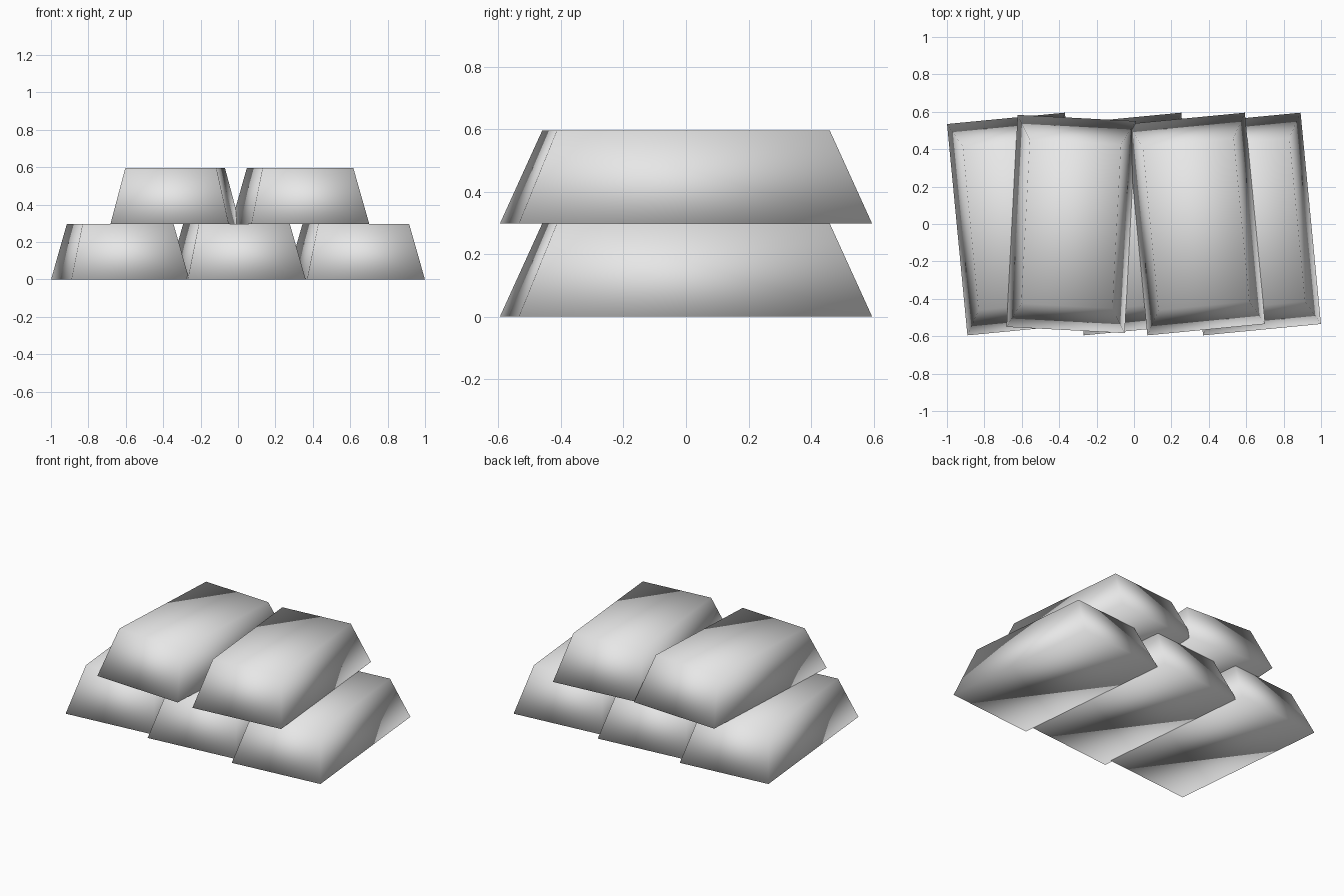
import bpy
import bmesh
import math

if "Cube" in bpy.data.objects:
    bpy.data.objects.remove(bpy.data.objects["Cube"])

HEIGHT = 0.2975
BASE = (0.3165, 0.5675)   # half width and half length at the bottom
TOP = (0.244, 0.4385)     # half width and half length at the top

metal = bpy.data.materials.new("plain grey")
metal.diffuse_color = (0.8, 0.8, 0.8, 1.0)
metal.use_nodes = True
metal.node_tree.nodes["Principled BSDF"].inputs["Base Color"].default_value = metal.diffuse_color


def ingot(name, x, layer, degrees):
    """Tapered bar with shared, fully smooth corners."""
    bm = bmesh.new()
    bmesh.ops.create_cube(bm, size=2)
    for v in bm.verts:
        half = TOP if v.co.z > 0 else BASE
        v.co = (v.co.x * half[0], v.co.y * half[1], HEIGHT if v.co.z > 0 else 0)
    for f in bm.faces:
        f.smooth = True
    mesh = bpy.data.meshes.new(name)
    bm.to_mesh(mesh)
    bm.free()
    mesh.materials.append(metal)
    obj = bpy.data.objects.new(name, mesh)
    obj.location = (x, 0, layer * HEIGHT)
    obj.rotation_euler.z = math.radians(degrees)
    bpy.context.collection.objects.link(obj)


# Bottom row of three bars
for name, x in (("left", -0.63), ("middle", -0.008), ("right", 0.63)):
    ingot("bottom_ingot_" + name, x, 0, 5.5)

# Top row of two bars, the left one turned the other way
ingot("top_ingot_left", -0.336, 1, -3.0)
ingot("top_ingot_right", 0.332, 1, 5.5)
